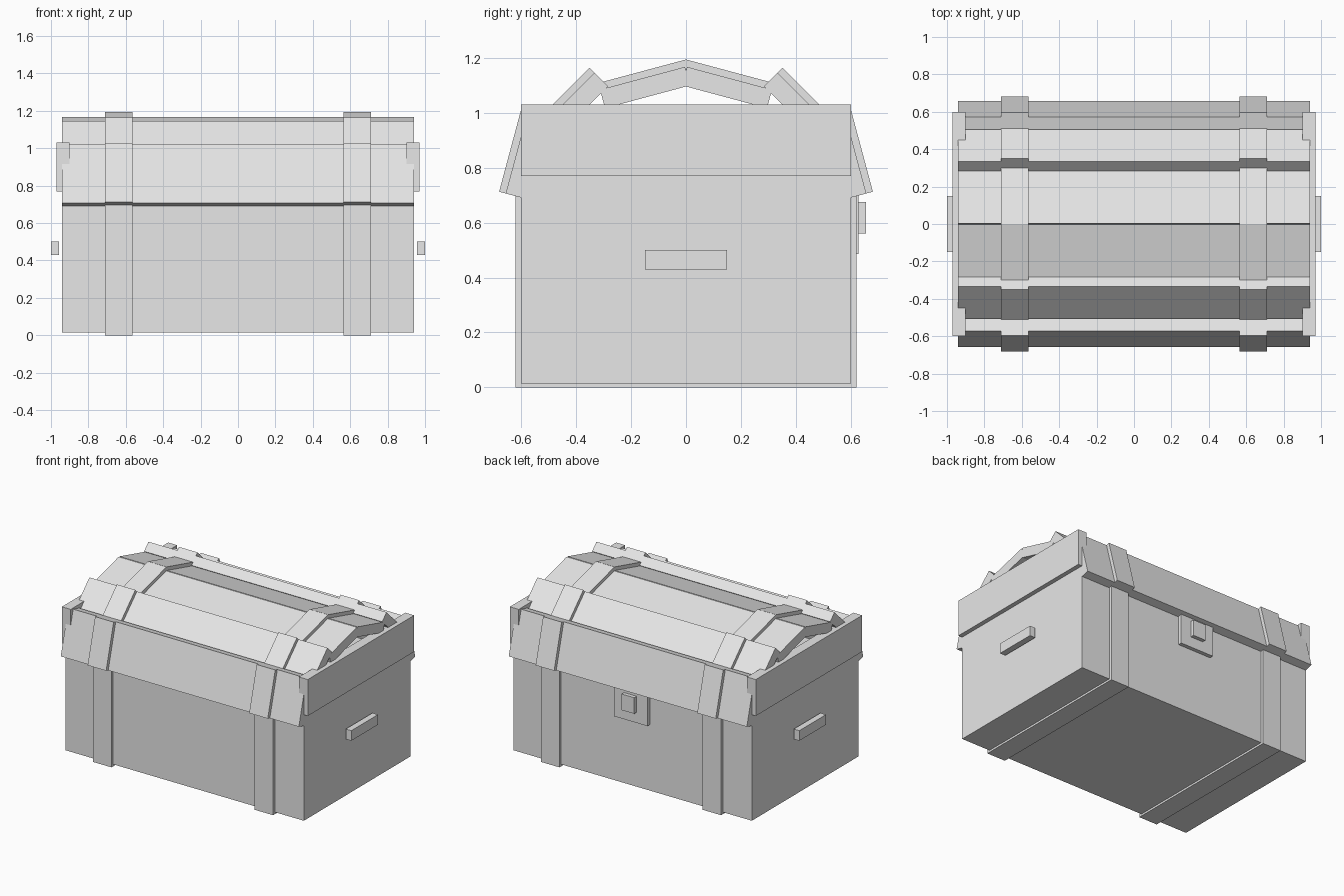
import bpy
from math import sin, cos, radians
from mathutils import Matrix, Vector

cube = bpy.data.objects.get("Cube")
if cube:
    bpy.data.objects.remove(cube, do_unlink=True)

grey = bpy.data.materials.new("light_grey")
grey.use_nodes = True
colour = (0.8, 0.8, 0.8, 1)
grey.diffuse_color = colour
grey.node_tree.nodes["Principled BSDF"].inputs["Base Color"].default_value = colour


def box(name, centre, size, tilt=0.0):
    """Flat-sided block, optionally tilted about the x axis."""
    bpy.ops.mesh.primitive_cube_add(size=1)
    ob = bpy.context.object
    ob.name = name
    ob.data.transform(Matrix.Diagonal((*size, 1)))
    ob.location = centre
    ob.rotation_euler.x = tilt
    ob.data.materials.append(grey)
    return ob


def span(name, x, y, z):
    """Upright block given by its limits on each axis."""
    lims = (x, y, z)
    return box(name, [(a + b) / 2 for a, b in lims], [b - a for a, b in lims])


HALF_X, HALF_Y = 0.94, 0.60
SLAT_T, STRAP_T = 0.07, 0.025
STRAP_X, STRAP_W = 0.638, 0.146

# Chest body
span("body", (-HALF_X, HALF_X), (-HALF_Y, HALF_Y), (0.014, 0.77))

# Lid slats: slope, upper outer corner (y, z), length, strap start and end along it
slats = {
    "ridge": (15, 0.004, 1.167, 0.32, -0.01, 0.305),
    "shoulder": (45, 0.333, 1.146, 0.33, 0, 0.33),
    "side": (75, 0.572, 1.021, 0.326, 0, 0.326),
}
for part, (slope, y, z, length, start, end) in slats.items():
    a = radians(slope)
    for s, face in ((-1, "front"), (1, "back")):
        corner = Vector((0, s * y, z))
        down = Vector((0, s * cos(a), -sin(a)))
        out = Vector((0, s * sin(a), cos(a)))
        box(f"{face}_{part}_slat", corner + down * length / 2 - out * SLAT_T / 2,
            (2 * HALF_X, length, SLAT_T), -s * a)
        # Raised strap pieces on each slat
        for m, hand in ((-1, "right"), (1, "left")):
            mid = corner + down * (start + end) / 2 + out * (STRAP_T - 0.01) / 2
            mid.x = m * STRAP_X
            box(f"{face}_{part}_strap_{hand}", mid,
                (STRAP_W, end - start, STRAP_T + 0.01), -s * a)

for m, hand in ((-1, "right"), (1, "left")):
    # Strap wrapped around the body
    x = m * STRAP_X
    span(f"body_strap_{hand}", (x - STRAP_W / 2, x + STRAP_W / 2), (-0.62, 0.62), (0, 0.75))
    # Lid end panel
    box(f"lid_end_{hand}", (m * 0.936, 0, 0.9), (0.07, 2 * HALF_Y, 0.26))
    # Grip bar
    box(f"handle_{hand}", (m * 0.978, 0, 0.465), (0.044, 0.3, 0.072))

# Latch on the back
span("latch_plate", (-0.135, 0.13), (0.59, 0.628), (0.485, 0.812))
span("latch_knob", (-0.05, 0.05), (0.62, 0.655), (0.56, 0.675))
